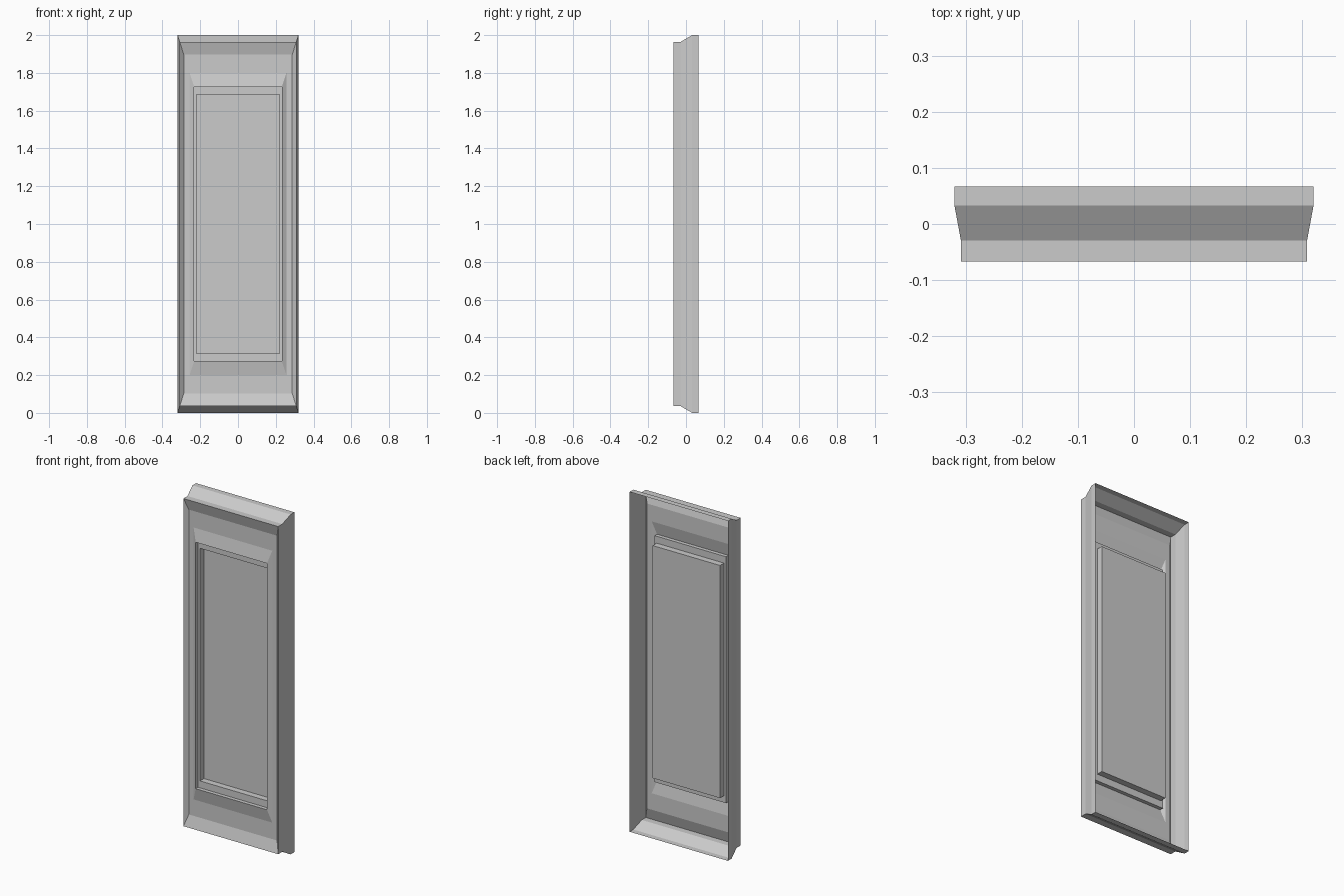
import bpy
import bmesh

if "Cube" in bpy.data.objects:
    bpy.data.objects.remove(bpy.data.objects["Cube"], do_unlink=True)

HALF_W, HEIGHT = 0.32, 2.0
STRETCH = HEIGHT / (2 * HALF_W)      # mouldings are wider along z than along x

grey = bpy.data.materials.new("plain_grey")
grey.use_nodes = True
colour = (0.6, 0.6, 0.6, 1.0)
grey.diffuse_color = colour
grey.node_tree.nodes["Principled BSDF"].inputs["Base Color"].default_value = colour


def sweep(name, profile, filled=False):
    """Carry a profile of (inset, depth) points round the rectangle."""
    bm = bmesh.new()
    rings = []
    for inset, y in profile:
        x, z = HALF_W - inset, inset * STRETCH
        corners = [(-x, z), (x, z), (x, HEIGHT - z), (-x, HEIGHT - z)]
        rings.append([bm.verts.new((cx, y, cz)) for cx, cz in corners])
    for outer, inner in zip(rings, rings[1:]):
        for i in range(4):
            j = (i + 1) % 4
            bm.faces.new((outer[i], outer[j], inner[j], inner[i]))
    if filled:
        bm.faces.new(rings[-1])
    mesh = bpy.data.meshes.new(name)
    bm.to_mesh(mesh)
    bm.free()
    mesh.materials.append(grey)
    obj = bpy.data.objects.new(name, mesh)
    bpy.context.collection.objects.link(obj)
    return obj


# Outer shell with an open back: rim, sloped flank, front ridge
sweep("outer_moulding", [(0, 0.067), (0, 0.033), (0.0115, -0.029),
                         (0.0115, -0.067), (0.033, -0.047)])

# Flat border rising to a lip around the opening
sweep("inner_border", [(0.033, -0.047), (0.064, -0.047), (0.088, -0.062)])

# Stepped recess closed by the flat panel
sweep("recessed_panel", [(0.088, -0.062), (0.088, -0.04), (0.101, -0.04),
                         (0.101, -0.003)], filled=True)
